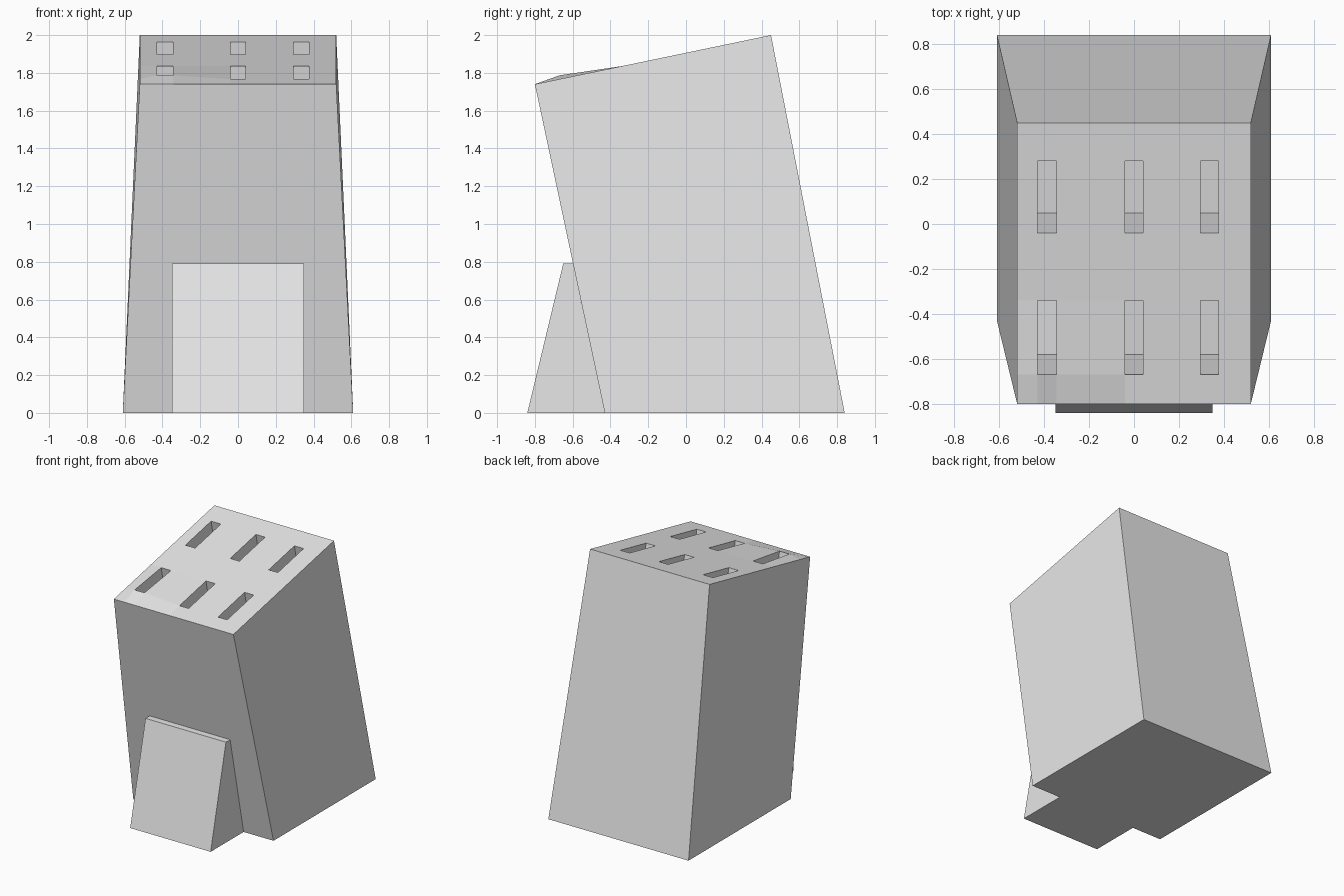
import bpy
import bmesh
from mathutils import Vector

cube = bpy.data.objects.get("Cube")
if cube:
    bpy.data.objects.remove(cube, do_unlink=True)

# One plain grey for everything
grey = bpy.data.materials.new("light_grey")
grey.use_nodes = True
GREY = (0.8, 0.8, 0.8, 1)
grey.diffuse_color = GREY
grey.node_tree.nodes["Principled BSDF"].inputs["Base Color"].default_value = GREY


def make_object(name, bm):
    bmesh.ops.recalc_face_normals(bm, faces=bm.faces)
    mesh = bpy.data.meshes.new(name)
    bm.to_mesh(mesh)
    bm.free()
    mesh.materials.append(grey)
    obj = bpy.data.objects.new(name, mesh)
    bpy.context.collection.objects.link(obj)
    return obj


# Leaning, tapered block: a grid over the sloped top, laid out by the slot edges
FRONT, BACK, LOW, HIGH = -0.8, 0.45, 1.74, 2.0
SLOPE = (HIGH - LOW) / (BACK - FRONT)
xs = [-0.52, -0.43, -0.345, -0.04, 0.04, 0.295, 0.375, 0.52]
ys = [FRONT, -0.67, -0.34, -0.04, 0.28, BACK]

bm = bmesh.new()
grid = [[bm.verts.new((x, y, LOW + (y - FRONT) * SLOPE)) for x in xs] for y in ys]

# Slightly raised lip at the front of one slot
for v in grid[1][1:3]:
    v.co.z += 0.02

# Top faces, with knife slots sunk square to the slope
down = Vector((0, SLOPE, -1)).normalized() * 0.44
for j in range(len(ys) - 1):
    for i in range(len(xs) - 1):
        rim = [grid[j][i], grid[j][i + 1], grid[j + 1][i + 1], grid[j + 1][i]]
        if i % 2 and j % 2:
            floor = [bm.verts.new(v.co + down) for v in rim]
            bm.faces.new(floor)
            for k in range(4):
                n = (k + 1) % 4
                bm.faces.new((rim[k], rim[n], floor[n], floor[k]))
        else:
            bm.faces.new(rim)

# Walls and base
fl, fr, br, bl = [bm.verts.new((x, y, 0)) for x, y in
                  ((-0.61, -0.43), (0.61, -0.43), (0.61, 0.84), (-0.61, 0.84))]
bm.faces.new([fl, fr] + grid[0][::-1])
bm.faces.new([br, bl] + grid[-1])
bm.faces.new([fr, br] + [row[-1] for row in grid[::-1]])
bm.faces.new([bl, fl] + [row[0] for row in grid])
bm.faces.new([fl, bl, br, fr])
make_object("knife_block", bm)

# Wedge foot that props up the leaning front
bm = bmesh.new()
profile = [(-0.84, 0), (-0.43, 0), (-0.598, 0.79), (-0.65, 0.79)]
side = bm.faces.new([bm.verts.new((-0.35, y, z)) for y, z in profile])
new = bmesh.ops.extrude_face_region(bm, geom=[side], use_keep_orig=True)
bmesh.ops.translate(bm, vec=(0.7, 0, 0),
                    verts=[g for g in new["geom"] if isinstance(g, bmesh.types.BMVert)])
make_object("front_foot", bm)
